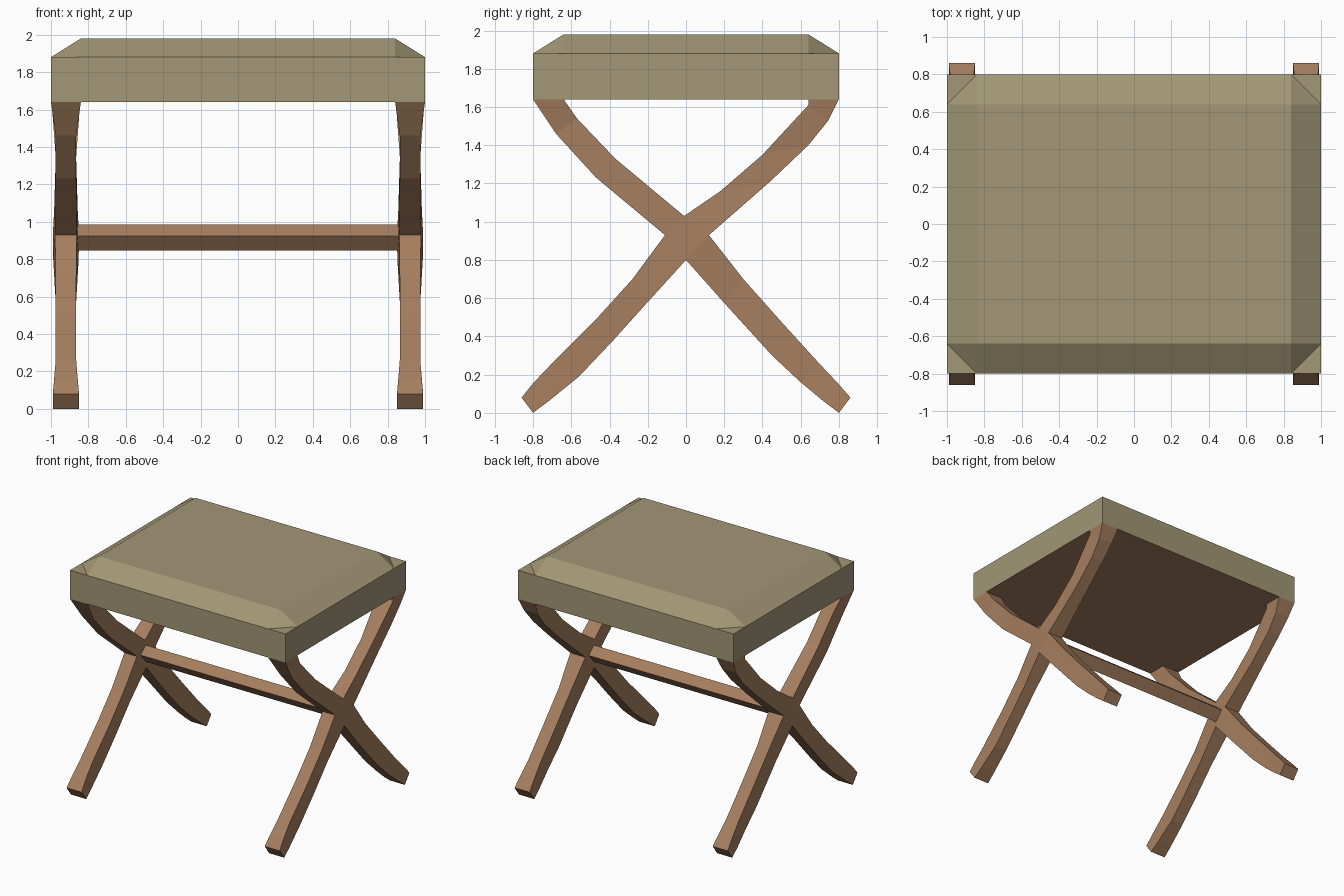
import bpy, bmesh

if "Cube" in bpy.data.objects:
    bpy.data.objects.remove(bpy.data.objects["Cube"])


def material(name, rgb):
    m = bpy.data.materials.new(name)
    m.diffuse_color = (*rgb, 1)
    m.use_nodes = True
    m.node_tree.nodes["Principled BSDF"].inputs["Base Color"].default_value = m.diffuse_color
    return m


FABRIC = material("olive_fabric", (0.36, 0.31, 0.18))
WOOD = material("brown_wood", (0.38, 0.21, 0.115))


def finish(bm, name, mats):
    bmesh.ops.remove_doubles(bm, verts=bm.verts, dist=1e-5)
    bmesh.ops.recalc_face_normals(bm, faces=bm.faces)
    me = bpy.data.meshes.new(name)
    bm.to_mesh(me)
    bm.free()
    ob = bpy.data.objects.new(name, me)
    for m in mats:
        me.materials.append(m)
    bpy.context.collection.objects.link(ob)
    return ob


def face(bm, pts):
    return bm.faces.new([bm.verts.new(p) for p in pts])


# Seat: cushion with sloped rim, clipped corners and a wooden underside
bm = bmesh.new()
X, Y, x, y = 1.0, 0.8, 0.84, 0.64
LOW, RIM, TOP = 1.64, 1.88, 1.98
face(bm, [(-x, -y, TOP), (x, -y, TOP), (x, y, TOP), (-x, y, TOP)])
face(bm, [(-X, -Y, LOW), (X, -Y, LOW), (X, Y, LOW), (-X, Y, LOW)]).material_index = 1
for s in (-1, 1):
    # long and short slopes
    face(bm, [(-x, s * Y, RIM), (x, s * Y, RIM), (x, s * y, TOP), (-x, s * y, TOP)])
    face(bm, [(s * X, -y, RIM), (s * X, y, RIM), (s * x, y, TOP), (s * x, -y, TOP)])
    # upright sides
    face(bm, [(-X, s * Y, LOW), (X, s * Y, LOW), (X, s * Y, RIM),
              (x, s * Y, RIM), (-x, s * Y, RIM), (-X, s * Y, RIM)])
    face(bm, [(s * X, -Y, LOW), (s * X, Y, LOW), (s * X, Y, RIM),
              (s * X, y, RIM), (s * X, -y, RIM), (s * X, -Y, RIM)])
    # corners
    for t in (-1, 1):
        a, b = (s * x, t * Y, RIM), (s * X, t * y, RIM)
        face(bm, [a, b, (s * x, t * y, TOP)])
        face(bm, [a, b, (s * X, t * Y, RIM)])
finish(bm, "seat", [FABRIC, WOOD])

# Crossed legs: four curved arms growing from a shared hub, points are (y, z, half width)
CX = 0.92
L, T = (-0.11, 0.93, 0.058), (-0.01, 1.03, 0.064)
R, B = (0.12, 0.93, 0.07), (0.0, 0.80, 0.068)
N = 0.055
ARMS = [
    [(R, B), ((0.30, 0.70, N), (0.20, 0.575, N)), ((0.50, 0.475, N), (0.45, 0.30, N)),
     ((0.70, 0.255, N), (0.60, 0.16, N)), ((0.79, 0.16, 0.063), (0.72, 0.06, 0.065)),
     ((0.86, 0.08, 0.07), (0.80, 0.0, 0.07))],
    [(L, B), ((-0.28, 0.70, N), (-0.20, 0.58, N)), ((-0.47, 0.49, N), (-0.38, 0.38, N)),
     ((-0.70, 0.26, N), (-0.56, 0.19, N)), ((-0.80, 0.155, 0.063), (-0.72, 0.06, 0.065)),
     ((-0.86, 0.08, 0.07), (-0.80, 0.0, 0.07))],
    [(L, T), ((-0.47, 1.23, N), (-0.37, 1.33, N)), ((-0.68, 1.46, N), (-0.57, 1.54, N)),
     ((-0.80, 1.64, 0.08), (-0.64, 1.64, 0.08))],
    [(R, T), ((0.44, 1.21, N), (0.18, 1.16, N)), ((0.64, 1.40, N), (0.40, 1.35, N)),
     ((0.745, 1.53, 0.064), (0.64, 1.61, 0.074)), ((0.80, 1.64, 0.08), (0.64, 1.64, 0.08))],
]


def ring(section):
    a, b = section
    return [(CX - a[2], *a[:2]), (CX + a[2], *a[:2]),
            (CX + b[2], *b[:2]), (CX - b[2], *b[:2])]


bm = bmesh.new()
for arm in ARMS:
    rings = [ring(s) for s in arm]
    for p, q in zip(rings, rings[1:]):
        for i in range(4):
            j = (i + 1) % 4
            face(bm, [p[i], p[j], q[j], q[i]])
    face(bm, rings[-1])
for s in (-1, 1):
    face(bm, [(CX + s * p[2], *p[:2]) for p in (L, T, R, B)])
legs = finish(bm, "crossed_legs", [WOOD])
mod = legs.modifiers.new("other_side", "MIRROR")
mod.use_axis[0] = True

# Stretcher: diamond-section bar between the two hubs
bm = bmesh.new()
diamond = [(-0.065, 0.925), (0, 0.985), (0.07, 0.925), (0, 0.845)]
ends = [[(s * 0.865, *p) for p in diamond] for s in (-1, 1)]
for i in range(4):
    j = (i + 1) % 4
    face(bm, [ends[0][i], ends[0][j], ends[1][j], ends[1][i]])
for e in ends:
    face(bm, e)
finish(bm, "stretcher", [WOOD])
